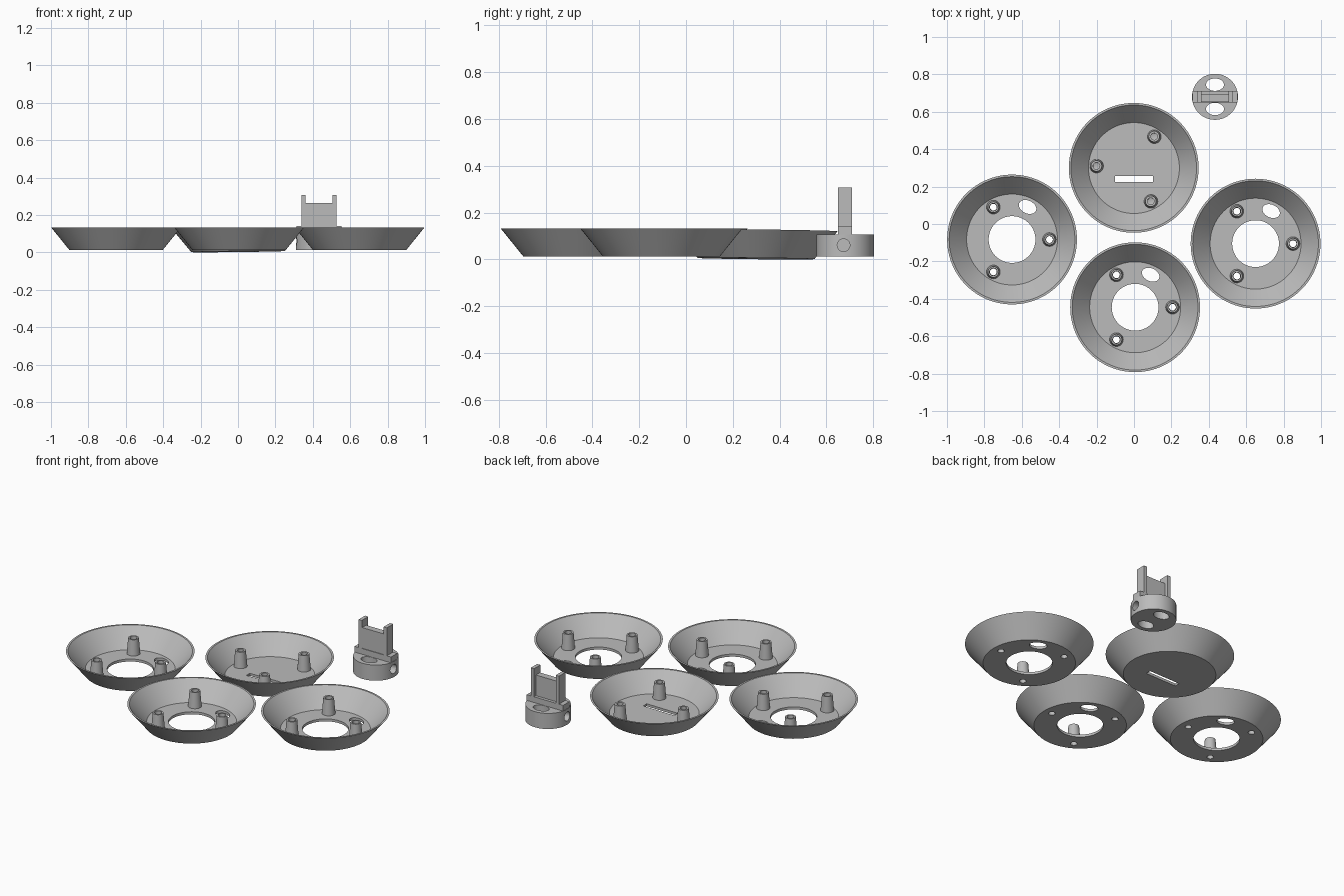
import bpy, bmesh
from math import radians, cos, sin, pi
from mathutils import Matrix, Vector

cube = bpy.data.objects.get("Cube")
if cube:
    bpy.data.objects.remove(cube, do_unlink=True)

grey = bpy.data.materials.new("plain grey")
grey.use_nodes = True
grey.diffuse_color = (0.5, 0.5, 0.5, 1)
grey.node_tree.nodes["Principled BSDF"].inputs["Base Color"].default_value = (0.5, 0.5, 0.5, 1)


def add(name, mesh, loc=(0, 0, 0), parent=None):
    obj = bpy.data.objects.new(name, mesh)
    obj.location = loc
    obj.parent = parent
    bpy.context.collection.objects.link(obj)
    return obj


def finish(bm, name):
    mesh = bpy.data.meshes.new(name)
    bmesh.ops.recalc_face_normals(bm, faces=bm.faces)
    bm.to_mesh(mesh)
    bm.free()
    mesh.materials.append(grey)
    return mesh


def lathe(name, profile, closed, steps=96):
    """Spin an (r, z) profile around z."""
    bm = bmesh.new()
    verts = [bm.verts.new((r, 0, z)) for r, z in profile]
    pairs = list(zip(verts, verts[1:]))
    if closed:
        pairs.append((verts[-1], verts[0]))
    edges = [bm.edges.new(p) for p in pairs]
    bmesh.ops.spin(bm, geom=verts + edges, cent=(0, 0, 0), axis=(0, 0, 1),
                   angle=2 * pi, steps=steps, use_duplicate=False)
    bmesh.ops.remove_doubles(bm, verts=bm.verts, dist=1e-5)
    return finish(bm, name)


def box(name, lo, hi):
    lo, hi = Vector(lo), Vector(hi)
    bm = bmesh.new()
    bmesh.ops.create_cube(bm, size=1, matrix=Matrix.Translation((lo + hi) / 2)
                          @ Matrix.Diagonal((hi - lo).to_4d()))
    return finish(bm, name)


def oval(x, y, rx, ry, angle=0.0, depth=0.4):
    """Upright elliptical cutter mesh."""
    bm = bmesh.new()
    m = (Matrix.Translation((x, y, 0)) @ Matrix.Rotation(angle, 4, "Z")
         @ Matrix.Diagonal((rx, ry, 1, 1)))
    bmesh.ops.create_cone(bm, cap_ends=True, segments=48, radius1=1, radius2=1,
                          depth=depth, matrix=m)
    return finish(bm, "cutter")


def cut(obj, cutters):
    """Subtract the cutter meshes and bake the result."""
    helpers = []
    for mesh in cutters:
        helper = add("cutter", mesh)
        helper.hide_render = True
        mod = obj.modifiers.new("cut", "BOOLEAN")
        mod.operation, mod.solver, mod.object = "DIFFERENCE", "EXACT", helper
        helpers.append(helper)
    bpy.context.view_layer.update()
    deps = bpy.context.evaluated_depsgraph_get()
    baked = bpy.data.meshes.new_from_object(obj.evaluated_get(deps))
    obj.modifiers.clear()
    obj.data = baked
    for helper in helpers:
        bpy.data.objects.remove(helper, do_unlink=True)


def smooth(mesh):
    mesh.shade_smooth()
    mesh.set_sharp_from_angle(angle=radians(30))


def ring_points(angles, radius=0.2):
    return [(radius * cos(radians(a)), radius * sin(radians(a))) for a in angles]


# Shared dish wall, from the floor edge over the rim to the inside floor
wall = [(0.25, 0), (0.347, 0.12), (0.336, 0.12), (0.243, 0.015)]
POST_TOP = 0.108

# Three open dishes with a round centre hole, oval cable hole and three posts
open_angles = (0, 120, 240)
open_mesh = lathe("open_dish", [(0.125, 0)] + wall + [(0.125, 0.015)], True)
tube = lathe("hollow_post", [(0.037, 0.01), (0.029, POST_TOP), (0.02, POST_TOP),
                             (0.018, 0.01)], True, 32)
smooth(tube)
places = {"left": (0.65, -0.105), "right": (-0.652, -0.083), "front": (0.006, -0.445)}
baked = None
for side, (x, y) in places.items():
    dish = add(side + "_dish", baked or open_mesh)
    if baked is None:
        holes = [oval(px, py, 0.018, 0.018) for px, py in ring_points(open_angles)]
        holes.append(oval(0.083, 0.174, 0.049, 0.034, radians(-25)))
        cut(dish, holes)
        baked = dish.data
        smooth(baked)
    dish.location = (x, y, 0.013)
    for i, (px, py) in enumerate(ring_points(open_angles)):
        add(f"{side}_post_{i + 1}", tube, (px, py, 0), dish)

# Closed back dish with a slot, resting very slightly tilted
back = add("back_dish", lathe("back_dish", [(0, 0)] + wall + [(0, 0.015)], False))
cut(back, [box("slot", (-0.102, -0.075, -0.1), (0.102, -0.042, 0.1))])
smooth(back.data)
back.location = (0, 0.299, 0.004)
back.rotation_euler = (-0.01, -0.012, 0)
blind = lathe("blind_post", [(0.037, 0.01), (0.029, POST_TOP), (0.018, POST_TOP),
                             (0.018, 0.035), (0, 0.03)], False, 32)
smooth(blind)
for i, (px, py) in enumerate(ring_points((57, 177, 297))):
    add(f"back_post_{i + 1}", blind, (px, py, 0), back)

# Clip base: a round puck with two oval through holes and a blind hole each side
R, BASE_TOP = 0.123, 0.093
puck = add("clip_base", lathe("clip_base", [(0, 0), (R, 0), (R, BASE_TOP), (0, BASE_TOP)], False))
cutters = [oval(0, s * 0.065, 0.048, 0.033) for s in (-1, 1)]
for s in (-1, 1):
    pin = oval(0, 0, 0.027, 0.027, depth=0.1)
    pin.transform(Matrix.Translation((s * 0.12, -0.007, 0.048)) @ Matrix.Rotation(pi / 2, 4, "Y"))
    cutters.append(pin)
cut(puck, cutters)
smooth(puck.data)
puck.location = (0.433, 0.68, 0.013)

# Clip top: shoulder bar, two prongs and the thin plate between them
W = 0.03
add("clip_shoulder", box("clip_shoulder", (-0.12, -W, BASE_TOP - 0.005), (0.12, W, 0.127)), parent=puck)
for name, s in (("left", 1), ("right", -1)):
    x0, x1 = sorted((s * 0.072, s * 0.093))
    add(name + "_prong", box("prong", (x0, -W, 0.12), (x1, W, 0.294)), parent=puck)
plate = add("clip_plate", box("clip_plate", (-0.075, -0.026, 0.12), (0.075, 0.012, 0.25)))
plate.parent = puck
